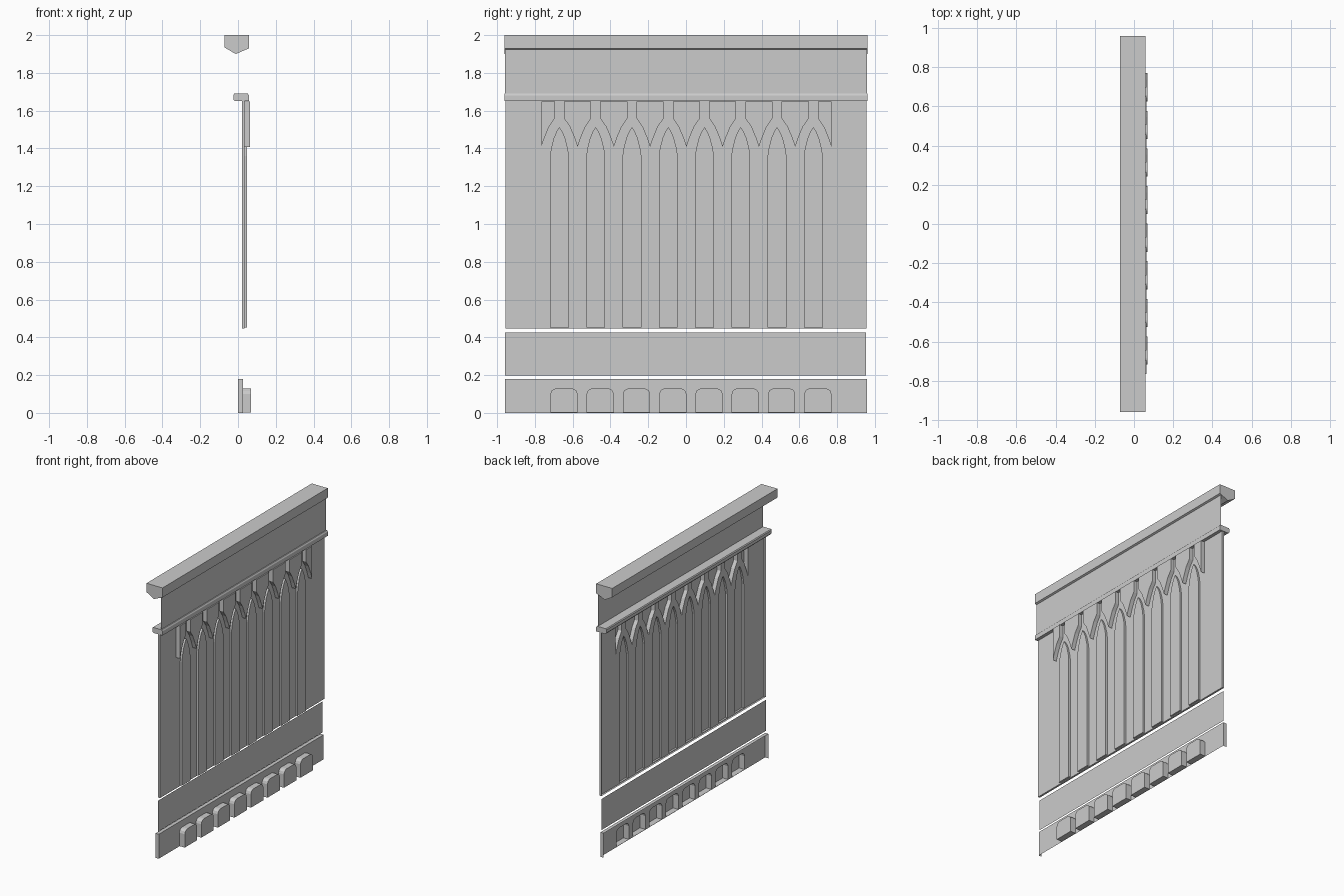
import bpy, bmesh

if "Cube" in bpy.data.objects:
    bpy.data.objects.remove(bpy.data.objects["Cube"])

PITCH = 0.192
N = 8


def finish(bm, name):
    me = bpy.data.meshes.new(name)
    bm.to_mesh(me)
    bm.free()
    ob = bpy.data.objects.new(name, me)
    bpy.context.collection.objects.link(ob)
    return ob


def rect(y0, y1, z0, z1):
    return [(y0, z0), (y1, z0), (y1, z1), (y0, z1)]


def sheet(name, x, outline, holes=()):
    """Thin wall facing +x, with openings."""
    bm = bmesh.new()
    edges = []
    for loop in [outline, *holes]:
        vs = [bm.verts.new((x, y, z)) for y, z in loop]
        edges += [bm.edges.new((a, b)) for a, b in zip(vs, vs[1:] + vs[:1])]
    bmesh.ops.triangle_fill(bm, edges=edges, use_beauty=True, normal=(1, 0, 0))
    for f in bm.faces:
        f.normal_update()
        if f.normal.x < 0:
            f.normal_flip()
    bmesh.ops.dissolve_limit(bm, angle_limit=0.01, verts=bm.verts[:], edges=bm.edges[:])
    return finish(bm, name)


def reliefs(name, loops, x0, x1):
    """Raised shells, open at the back: front cap plus side walls."""
    bm = bmesh.new()
    for loop in loops:
        a = [bm.verts.new((x0, y, z)) for y, z in loop]
        b = [bm.verts.new((x1, y, z)) for y, z in loop]
        bm.faces.new(b)
        for i in range(len(a)):
            j = (i + 1) % len(a)
            bm.faces.new((a[i], a[j], b[j], b[i]))
    return finish(bm, name)


def rail(name, profile, half):
    """Closed moulding: (x, z) profile extruded along y."""
    bm = bmesh.new()
    a = [bm.verts.new((x, -half, z)) for x, z in profile]
    f = bm.faces.new(a)
    r = bmesh.ops.extrude_face_region(bm, geom=[f], use_keep_orig=True)
    vs = [g for g in r["geom"] if isinstance(g, bmesh.types.BMVert)]
    bmesh.ops.translate(bm, verts=vs, vec=(0, 2 * half, 0))
    bmesh.ops.recalc_face_normals(bm, faces=bm.faces[:])
    return finish(bm, name)


def returns(name, xb, xf, half, z0, z1, bottom, top):
    """Edge flanges running from the sheet back to xb."""
    bm = bmesh.new()

    def quad(*cos):
        bm.faces.new([bm.verts.new(c) for c in cos])
    quad((xb, -half, z0), (xf, -half, z0), (xf, -half, z1), (xb, -half, z1))
    quad((xf, half, z0), (xb, half, z0), (xb, half, z1), (xf, half, z1))
    if top:
        quad((xb, -half, z1), (xf, -half, z1), (xf, half, z1), (xb, half, z1))
    if bottom:
        quad((xb, half, z0), (xf, half, z0), (xf, -half, z0), (xb, -half, z0))
    return finish(bm, name)


def mirrored(c, right):
    """Counter-clockwise outline from its right half, bottom to top."""
    left = [(-y, z) for y, z in reversed(right) if y > 1e-6]
    return [(c + y, z) for y, z in right + left]


centres = [(i - (N - 1) / 2) * PITCH + 0.002 for i in range(N)]

# Top rail and string moulding
rail("top_rail", [(-0.072, 2), (0.058, 2), (0.058, 1.93), (-0.012, 1.9), (-0.072, 1.935)], 0.96)
rail("string_moulding", [(-0.02, 1.69), (0.052, 1.69), (0.058, 1.68), (0.058, 1.65),
                         (-0.016, 1.65), (-0.025, 1.66), (-0.025, 1.683)], 0.96)

# Plain bands
sheet("frieze_band", 0.045, rect(-0.957, 0.957, 1.68, 1.925))
sheet("lower_band", 0.02, rect(-0.957, 0.952, 0.197, 0.425))

# Lancets and the spandrels above them
lancet = [(0.05, 0.452), (0.05, 1.36), (0.044, 1.40), (0.03, 1.455), (0.015, 1.49), (0, 1.513)]
lancets = [mirrored(c, lancet) for c in centres]
arc = [(0.096, 1.408), (0.08, 1.455), (0.055, 1.515), (0.024, 1.56), (0.024, 1.648)]
spandrels = []
for c in [centres[0] - PITCH] + centres:
    m = c + PITCH / 2
    rise = [(c + PITCH - y, z) for y, z in arc]     # right flank
    fall = [(c + y, z) for y, z in reversed(arc)]   # left flank
    if c < centres[0]:
        spandrels.append([(m, 1.408)] + rise[1:] + [(m, 1.648)])
    elif c == centres[-1]:
        spandrels.append([(m, 1.648)] + fall[:-1] + [(m, 1.408)])
    else:
        spandrels.append(rise + fall[:-1])
sheet("main_panel", 0.034, rect(-0.955, 0.955, 0.447, 1.652), lancets + spandrels)
reliefs("lancets", lancets, 0.034, 0.048)
reliefs("spandrels", spandrels, 0.034, 0.064)
returns("main_panel_edges", 0.02, 0.034, 0.955, 0.447, 1.652, True, False)

# Base strip with arched blocks
block = [(0.072, 0.002), (0.072, 0.10), (0.066, 0.117), (0.055, 0.126), (0.04, 0.13)]
blocks = [mirrored(c + 0.024, block) for c in centres]
sheet("base_strip", 0.026, rect(-0.957, 0.957, 0, 0.18), blocks)
reliefs("base_blocks", blocks, 0.026, 0.07)
returns("base_strip_edges", 0, 0.026, 0.957, 0, 0.18, False, True)
